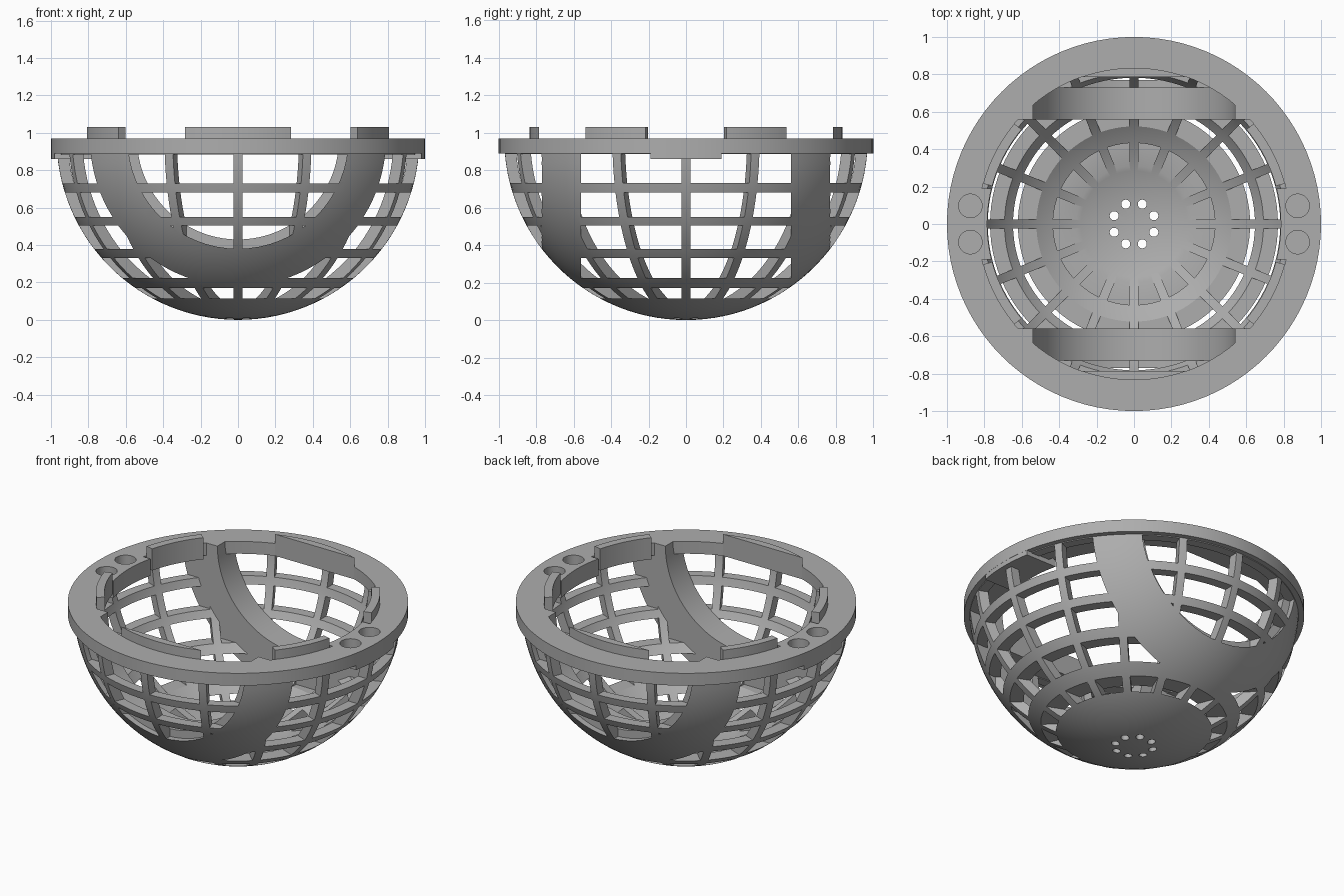
import bpy
import bmesh
from math import sin, cos, pi, radians, acos, asin
from mathutils import Matrix, Vector

if "Cube" in bpy.data.objects:
    bpy.data.objects.remove(bpy.data.objects["Cube"], do_unlink=True)

R_OUT, R_IN, RIM = 0.97, 0.91, 0.97     # sphere radii and height of its centre
FLANGE_Z, LIP_Z = 0.89, 1.03
RING_Y, RING_BACK = 0.56, 0.73
LIP_IN, LIP_OUT = 0.785, 0.835

grey = bpy.data.materials.new("plain grey")
grey.use_nodes = True
colour = (0.42, 0.42, 0.42, 1)
grey.diffuse_color = colour
grey.node_tree.nodes["Principled BSDF"].inputs["Base Color"].default_value = colour


def make(name, bm):
    bmesh.ops.remove_doubles(bm, verts=bm.verts[:], dist=1e-5)
    bmesh.ops.recalc_face_normals(bm, faces=bm.faces[:])
    mesh = bpy.data.meshes.new(name)
    bm.to_mesh(mesh)
    bm.free()
    mesh.materials.append(grey)
    obj = bpy.data.objects.new(name, mesh)
    bpy.context.scene.collection.objects.link(obj)
    return obj


def add_prism(bm, points, z0, z1):
    low, high = ([bm.verts.new((x, y, z)) for x, y in points] for z in (z0, z1))
    bm.faces.new(low[::-1])
    bm.faces.new(high)
    for i in range(len(points)):
        j = (i + 1) % len(points)
        bm.faces.new((low[i], low[j], high[j], high[i]))


def prism(name, points, z0, z1):
    bm = bmesh.new()
    add_prism(bm, points, z0, z1)
    return make(name, bm)


def arc(radius, a0, a1, n, cx=0, cy=0):
    angles = [a0 + (a1 - a0) * i / n for i in range(n + 1)]
    return [(cx + radius * cos(a), cy + radius * sin(a)) for a in angles]


def circle(cx, cy, radius, n=32):
    return arc(radius, 0, 2 * pi, n, cx, cy)[:-1]


def lathe(name, profile, segments, sweep, closed, matrix=Matrix()):
    """Turn (radius, height) points about the z axis, then place by matrix."""
    bm = bmesh.new()
    rows = []
    for s in range(segments + 1):
        a = sweep * s / segments
        rows.append([bm.verts.new(matrix @ Vector((r * cos(a), r * sin(a), h)))
                     for r, h in profile])
    n = len(profile)
    for p, q in zip(rows, rows[1:]):
        for i in range(n if closed else n - 1):
            j = (i + 1) % n
            bm.faces.new((p[i], p[j], q[j], q[i]))
    if sweep < 2 * pi - 0.01:
        bm.faces.new(rows[0])
        bm.faces.new(rows[-1][::-1])
    return make(name, bm)


def boolean(obj, cutter, operation="DIFFERENCE"):
    """Replace the mesh of obj by the result of cutting it."""
    mod = obj.modifiers.new("cut", "BOOLEAN")
    mod.object, mod.operation, mod.solver = cutter, operation, "MANIFOLD"
    depsgraph = bpy.context.evaluated_depsgraph_get()
    result = bpy.data.meshes.new_from_object(obj.evaluated_get(depsgraph))
    obj.modifiers.clear()
    obj.data = result


# Hemispherical shell with its flange, turned as one profile
drop = RIM - FLANGE_Z
outer = arc(R_OUT, -pi / 2, -asin(drop / R_OUT), 28, 0, RIM)
inner = arc(R_IN, -asin(drop / R_IN), -pi / 2, 28, 0, RIM)
outer[0], inner[-1] = (0, RIM - R_OUT), (0, RIM - R_IN)
flange = [(1, FLANGE_Z), (1, RIM), (LIP_OUT, RIM), (LIP_OUT, FLANGE_Z)]
shell = lathe("lattice_shell", outer + flange + inner, 96, 2 * pi, False)

# Window cutters: wedges between upright ribs of constant width
bm = bmesh.new()
ribs, half_rib = 16, 0.024
step = 2 * pi / ribs
bands = [(0.115, 0.17), (0.225, 0.33), (0.38, 0.505), (0.55, 0.68), (0.73, 0.885)]
for k in range(ribs):
    a, mid = k * step, (k + 0.5) * step
    apex = half_rib / sin(step / 2)
    ax, ay = apex * cos(mid), apex * sin(mid)
    wedge = [(ax, ay)] + [(ax + 1.3 * cos(t), ay + 1.3 * sin(t)) for t in (a, a + step)]
    for z0, z1 in bands:
        add_prism(bm, wedge, z0, z1)
windows = make("window_cutter", bm)

# Windows are kept to the middle slab and to the two round side openings
bm = bmesh.new()
add_prism(bm, [(-2, -RING_Y), (2, -RING_Y), (2, RING_Y), (-2, RING_Y)], -1, 2)
for side in (-1, 1):
    turn = (Matrix.Translation((0, side * (RING_BACK + 0.5), RIM))
            @ Matrix.Rotation(pi / 2, 4, "X"))
    bmesh.ops.create_cone(bm, cap_ends=True, segments=64, radius1=0.59,
                          radius2=0.59, depth=1, matrix=turn)
zones = make("window_zone", bm)
boolean(windows, zones, "INTERSECT")
boolean(shell, windows)

# Drain holes in the bottom
bm = bmesh.new()
for k in range(8):
    a = (k + 0.5) * pi / 4
    add_prism(bm, circle(0.115 * cos(a), 0.115 * sin(a), 0.024, 20), -0.1, 0.2)
drains = make("drain_cutter", bm)
boolean(shell, drains)

# Blind sockets in the flange
bm = bmesh.new()
for x in (-0.875, 0.875):
    for y in (-0.097, 0.097):
        add_prism(bm, circle(x, y, 0.063), 0.88, 1.1)
sockets = make("socket_cutter", bm)
boolean(shell, sockets)

parts = [shell]

# Pads that carry the sockets
half = 0.19
for name, flip in (("left", 1), ("right", -1)):
    a_in, a_out = asin(half / LIP_IN), asin(half / 0.999)
    plan = arc(LIP_IN, a_in, -a_in, 12) + arc(0.999, -a_out, a_out, 12)
    pad = prism(name + "_socket_pad", [(flip * x, y) for x, y in plan], 0.86, RIM)
    boolean(pad, sockets)
    parts.append(pad)

# Thick half rings at front and back, rooted inside the shell wall
R_MID = (R_OUT + R_IN) / 2
root = arc(R_MID, asin(RING_Y / R_MID), asin(RING_BACK / R_MID), 8)
ring_profile = [(0.54, RING_Y)] + root + [(0.54, RING_BACK)]
for name, flip in (("back", 1), ("front", -1)):
    place = Matrix(((1, 0, 0, 0), (0, 0, flip, 0), (0, -1, 0, RIM), (0, 0, 0, 1)))
    parts.append(lathe(name + "_half_ring", ring_profile, 64, pi, True, place))

# Locating lips: flat-backed at front and back, curved at the sides
spread = acos(LIP_IN / LIP_OUT)
for name, mid in (("back", pi / 2), ("front", -pi / 2)):
    plan = arc(LIP_OUT, mid - spread, mid + spread, 16)
    parts.append(prism(name + "_lip", plan, FLANGE_Z, LIP_Z))
a0, a1 = radians(15), radians(40)
for sx, side in ((1, "left"), (-1, "right")):
    for sy, end in ((1, "back"), (-1, "front")):
        plan = arc(LIP_OUT, a0, a1, 10) + arc(LIP_IN, a1, a0, 10)
        parts.append(prism(f"{end}_{side}_lip", [(sx * x, sy * y) for x, y in plan],
                           FLANGE_Z, LIP_Z))

for cutter in (windows, zones, drains, sockets):
    bpy.data.objects.remove(cutter, do_unlink=True)

# Smooth curved walls, keep edges sharp
for part in parts:
    part.select_set(True)
bpy.context.view_layer.objects.active = shell
bpy.ops.object.shade_smooth_by_angle(angle=radians(30))
